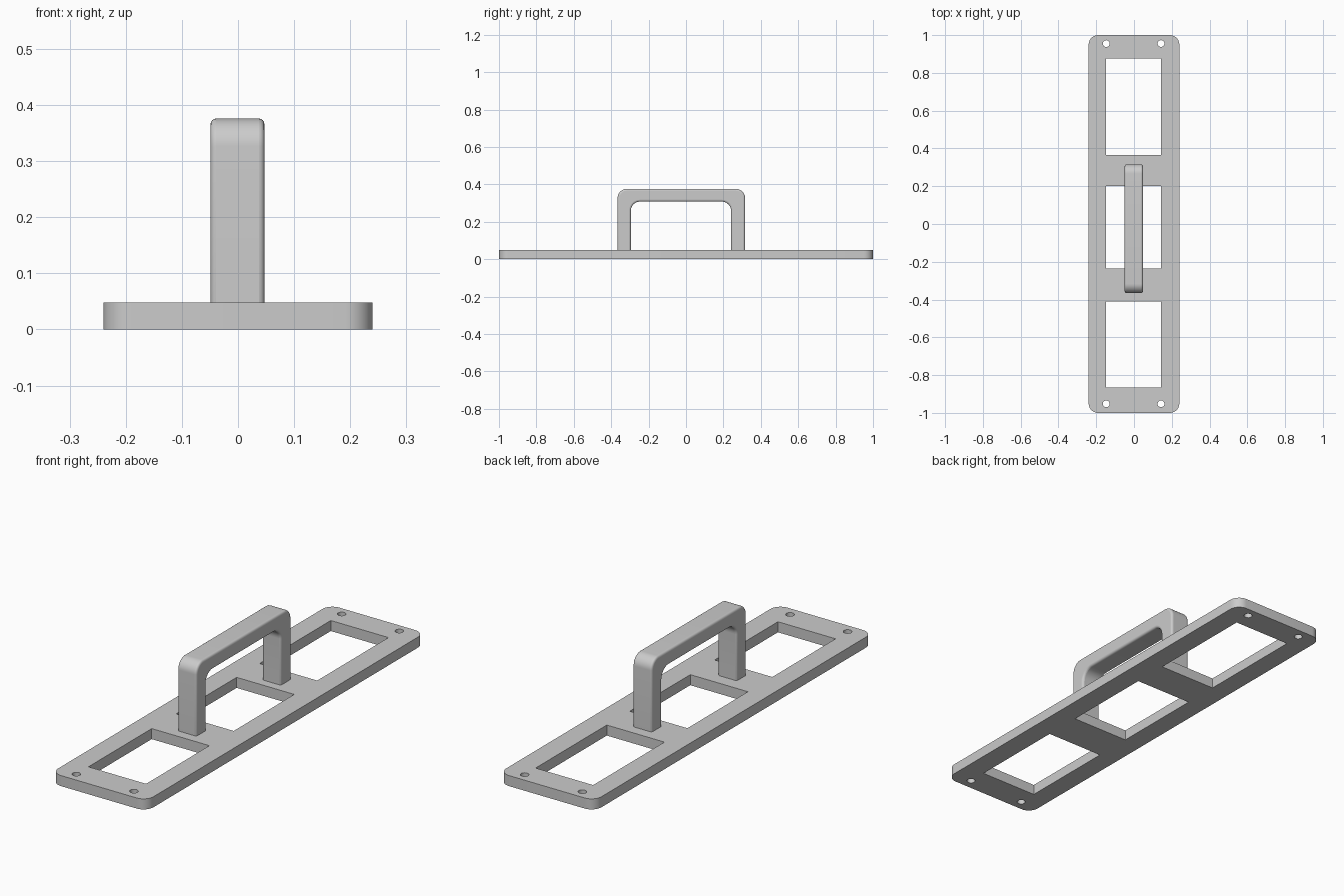
import bpy, bmesh, math

if "Cube" in bpy.data.objects:
    bpy.data.objects.remove(bpy.data.objects["Cube"])

grey = bpy.data.materials.new("plain grey")
grey.diffuse_color = (0.6, 0.6, 0.6, 1)
grey.use_nodes = True
grey.node_tree.nodes["Principled BSDF"].inputs["Base Color"].default_value = grey.diffuse_color


def arc(cx, cy, r, a0, a1, n=10):
    """Points on an arc, angles in degrees."""
    return [(cx + r * math.cos(math.radians(a0 + (a1 - a0) * i / n)),
             cy + r * math.sin(math.radians(a0 + (a1 - a0) * i / n))) for i in range(n + 1)]


def rect(x0, x1, y0, y1):
    return [(x0, y0), (x1, y0), (x1, y1), (x0, y1)]


def extruded(name, loops, depth):
    """Solid from an outline plus hole loops, centred on its own z."""
    cu = bpy.data.curves.new(name, 'CURVE')
    cu.dimensions = '2D'
    cu.fill_mode = 'BOTH'
    cu.extrude = depth / 2
    for pts in loops:
        s = cu.splines.new('POLY')
        s.points.add(len(pts) - 1)
        for p, (x, y) in zip(s.points, pts):
            p.co = (x, y, 0, 1)
        s.use_cyclic_u = True
    tmp = bpy.data.objects.new(name + "_outline", cu)
    bpy.context.collection.objects.link(tmp)
    bpy.context.view_layer.update()
    dg = bpy.context.evaluated_depsgraph_get()
    me = bpy.data.meshes.new_from_object(tmp.evaluated_get(dg))
    bpy.data.objects.remove(tmp)
    bm = bmesh.new()
    bm.from_mesh(me)
    bmesh.ops.remove_doubles(bm, verts=bm.verts, dist=1e-5)
    bmesh.ops.recalc_face_normals(bm, faces=bm.faces)
    # merge the flat caps back into larger faces
    bmesh.ops.dissolve_limit(bm, angle_limit=0.01, verts=bm.verts, edges=bm.edges)
    bm.to_mesh(me)
    bm.free()
    me.materials.clear()
    me.materials.append(grey)
    ob = bpy.data.objects.new(name, me)
    bpy.context.collection.objects.link(ob)
    return ob


def smooth(ob):
    bpy.ops.object.select_all(action='DESELECT')
    ob.select_set(True)
    bpy.context.view_layer.objects.active = ob
    bpy.ops.object.shade_smooth_by_angle(angle=math.radians(30))


# base plate: rounded outline, three windows, four screw holes
W, L, R, T = 0.24, 1.0, 0.05, 0.048
outline = (arc(W - R, L - R, R, 0, 90) + arc(R - W, L - R, R, 90, 180)
           + arc(R - W, R - L, R, 180, 270) + arc(W - R, R - L, R, 270, 360))
windows = [rect(-0.147, 0.143, a, b) for a, b in ((-0.865, -0.41), (-0.235, 0.2), (0.365, 0.877))]
holes = [arc(x, y, 0.018, 0, 345, 23) for x in (-0.147, 0.143) for y in (-0.952, 0.955)]
plate = extruded("base_plate", [outline] + windows + holes, T)
plate.location.z = T / 2
smooth(plate)

# handle: arch drawn in the side plane, slim rounded edges, feet sunk into the plate
y0, y1, top, foot = -0.366, 0.316, 0.376, 0.02
i0, i1, itop, r = -0.295, 0.241, 0.308, 0.05
arch = ([(y1, foot)] + arc(y1 - r, top - r, r, 0, 90) + arc(y0 + r, top - r, r, 90, 180)
        + [(y0, foot), (i0, foot)] + arc(i0 + r, itop - r, r, 180, 90)
        + arc(i1 - r, itop - r, r, 90, 0) + [(i1, foot)])
handle = extruded("handle", [arch], 0.096)
# local x -> world y, local y -> world z, local z -> world x
handle.rotation_euler = (math.radians(90), 0, math.radians(90))
handle.location.x = -0.001
bev = handle.modifiers.new("rounded edges", 'BEVEL')
bev.width = 0.01
bev.segments = 4
bev.limit_method = 'ANGLE'
bev.angle_limit = math.radians(40)
smooth(handle)
